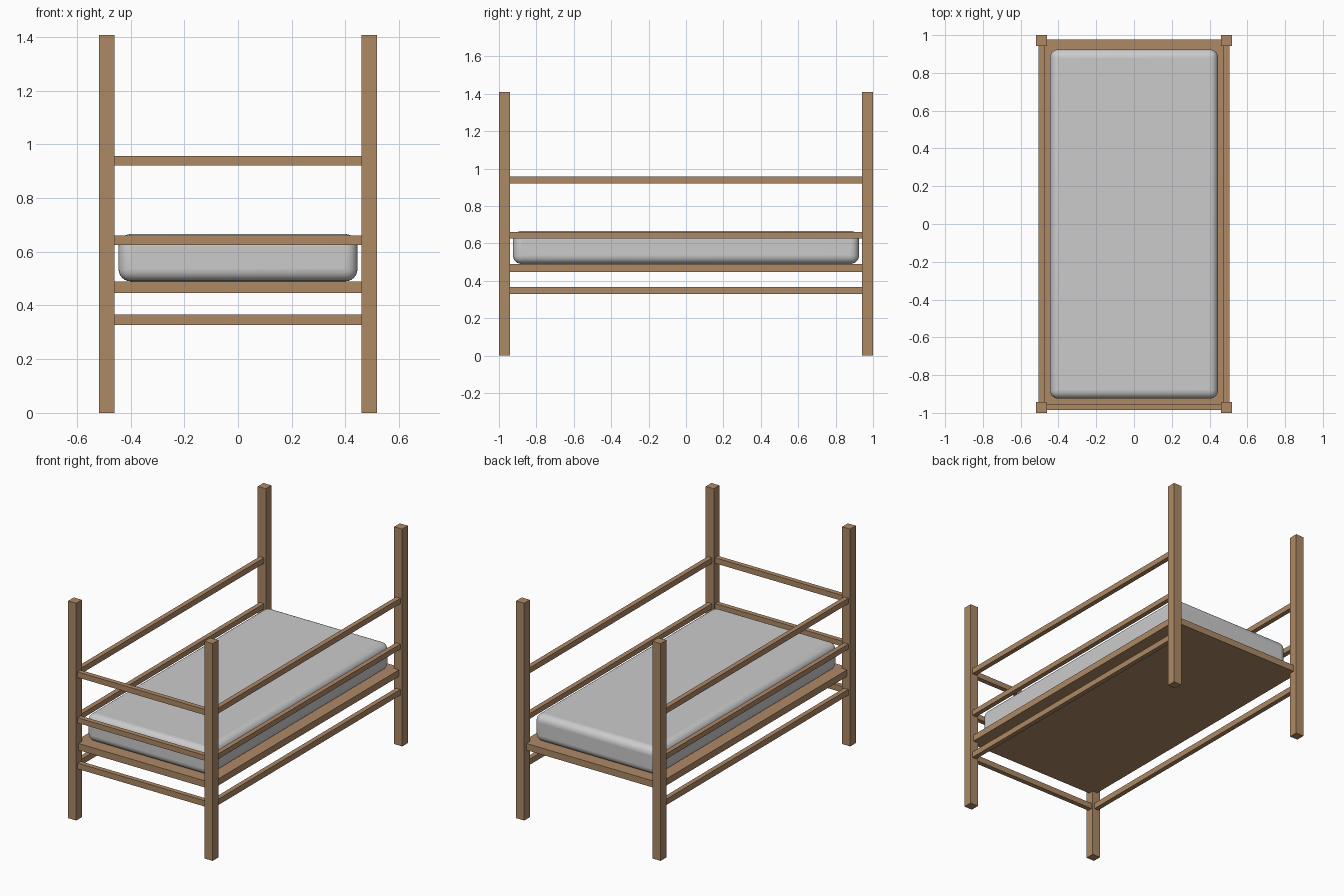
import bpy

if "Cube" in bpy.data.objects:
    bpy.data.objects.remove(bpy.data.objects["Cube"])

wood = bpy.data.materials.new("wood")
wood.diffuse_color = (0.42, 0.25, 0.13, 1)
wood.use_nodes = True
wood.node_tree.nodes["Principled BSDF"].inputs["Base Color"].default_value = wood.diffuse_color


def box(name, lo, hi, mat=wood):
    """Axis-aligned box between two corners."""
    centre = [(a + b) / 2 for a, b in zip(lo, hi)]
    bpy.ops.mesh.primitive_cube_add(size=1, location=centre)
    ob = bpy.context.object
    ob.name = name
    ob.scale = [b - a for a, b in zip(lo, hi)]
    bpy.ops.object.transform_apply(location=False, rotation=False, scale=True)
    if mat:
        ob.data.materials.append(mat)
    return ob


PX, PY, HALF = 0.489, 0.971, 0.029   # post centres and half width
RAIL = 0.0155                        # half thickness of rails

# Corner posts
for sx, side in ((-1, "left"), (1, "right")):
    for sy, end in ((-1, "front"), (1, "back")):
        x, y = sx * PX, sy * PY
        box(f"{end}_{side}_post", (x - HALF, y - HALF, 0), (x + HALF, y + HALF, 1.408))

# Rails on both long sides and the front; the back end is open
levels = (("lower", 0.328, 0.366), ("middle", 0.626, 0.660), ("upper", 0.921, 0.957))
for level, z0, z1 in levels:
    for sx, side in ((-1, "left"), (1, "right")):
        box(f"{level}_{side}_rail",
            (sx * PX - RAIL, -PY + HALF, z0), (sx * PX + RAIL, PY - HALF, z1))
    box(f"{level}_front_rail",
        (-PX + HALF, -PY - RAIL + 0.002, z0), (PX - HALF, -PY + RAIL + 0.002, z1))

# Solid bed base
box("bed_base", (-0.495, -0.976, 0.447), (0.495, 0.976, 0.490))

# Rounded mattress
mattress = box("mattress", (-0.445, -0.925, 0.490), (0.445, 0.925, 0.666), None)
bevel = mattress.modifiers.new("rounding", "BEVEL")
bevel.width = 0.045
bevel.segments = 6
bpy.ops.object.shade_smooth_by_angle()
